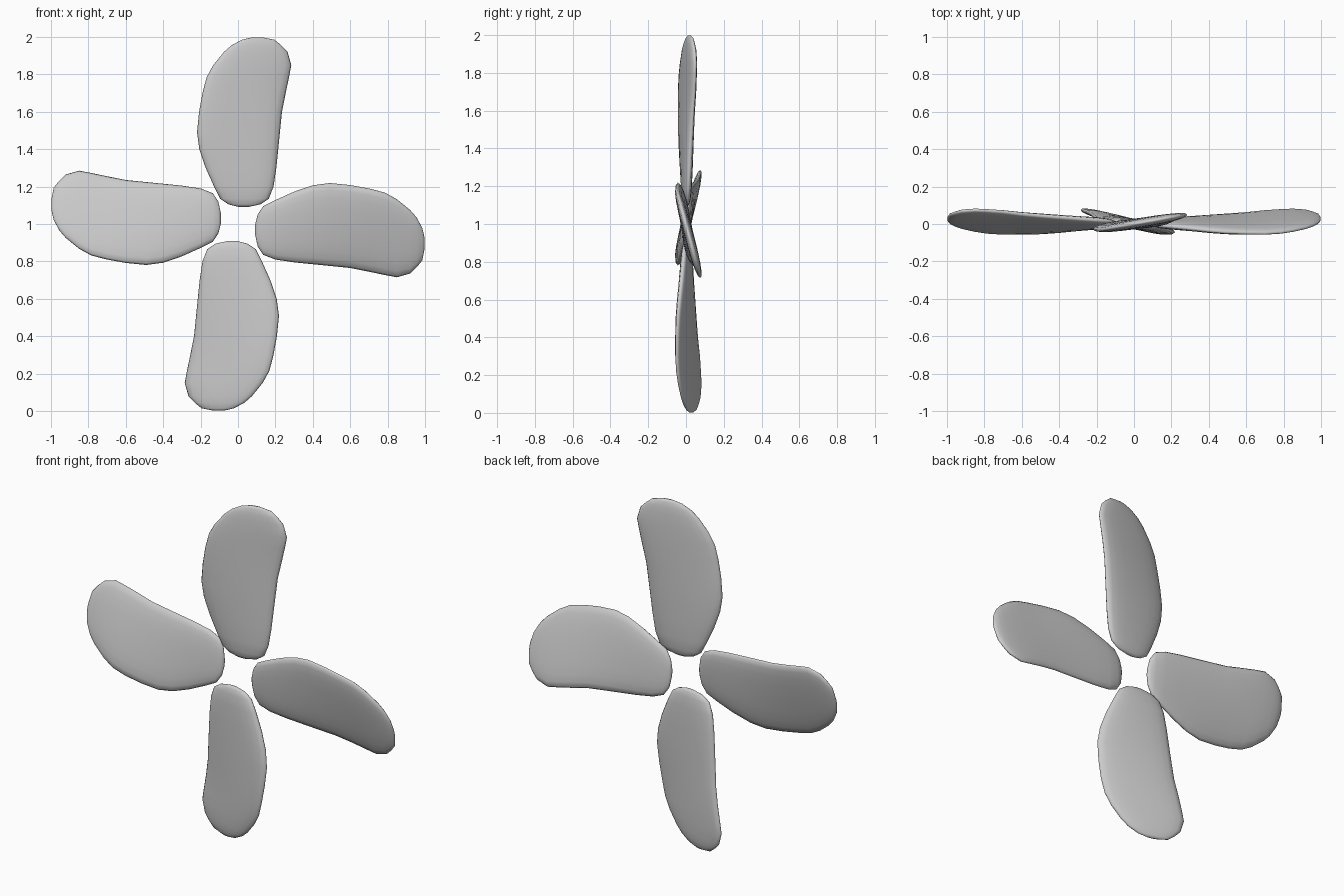
import bpy, bmesh
from math import cos, sin, pi, copysign

if "Cube" in bpy.data.objects:
    bpy.data.objects.remove(bpy.data.objects["Cube"])

# Blade stations: radius, leading edge, trailing edge, half thickness
STATIONS = [
    (0.092, 0.00, 0.06, 0.006), (0.105, -0.05, 0.12, 0.014),
    (0.135, -0.095, 0.165, 0.021), (0.20, -0.128, 0.190, 0.026),
    (0.30, -0.173, 0.205, 0.028), (0.40, -0.207, 0.215, 0.029),
    (0.49, -0.219, 0.224, 0.029), (0.60, -0.208, 0.235, 0.028),
    (0.70, -0.190, 0.255, 0.027), (0.785, -0.168, 0.273, 0.026),
    (0.85, -0.132, 0.285, 0.025), (0.92, -0.075, 0.265, 0.022),
    (0.955, -0.035, 0.232, 0.018), (0.985, 0.02, 0.195, 0.012),
    (0.998, 0.075, 0.13, 0.005),
]
SIDES = 20


def soft(v, p):
    return copysign(abs(v) ** p, v)


def make_blade(name, angle, pitch):
    bm = bmesh.new()
    rings = []
    for r, lead, trail, thick in STATIONS:
        mid, half = (lead + trail) / 2, (trail - lead) / 2
        slope = pitch * min(0.265, 0.05 + 0.30 * r)  # twist grows outwards
        ring = []
        for i in range(SIDES):
            t = 2 * pi * i / SIDES
            x = mid + half * soft(cos(t), 0.85)
            y = slope * x + thick * soft(sin(t), 0.85)
            ring.append(bm.verts.new((x * cos(angle) + r * sin(angle), y,
                                      1 - x * sin(angle) + r * cos(angle))))
        rings.append(ring)
    for a, b in zip(rings, rings[1:]):
        for i in range(SIDES):
            j = (i + 1) % SIDES
            bm.faces.new((a[i], a[j], b[j], b[i]))
    bm.faces.new(rings[0])
    bm.faces.new(rings[-1])
    bmesh.ops.recalc_face_normals(bm, faces=bm.faces)
    for f in bm.faces:
        f.smooth = True
    mesh = bpy.data.meshes.new(name)
    bm.to_mesh(mesh)
    bm.free()
    obj = bpy.data.objects.new(name, mesh)
    bpy.context.collection.objects.link(obj)


# Four blades around the hub axis; the top one is pitched flatter
for k, (name, pitch) in enumerate([("top_blade", 0.65), ("right_blade", 1),
                                   ("bottom_blade", 1), ("left_blade", 1)]):
    make_blade(name, k * pi / 2, pitch)
